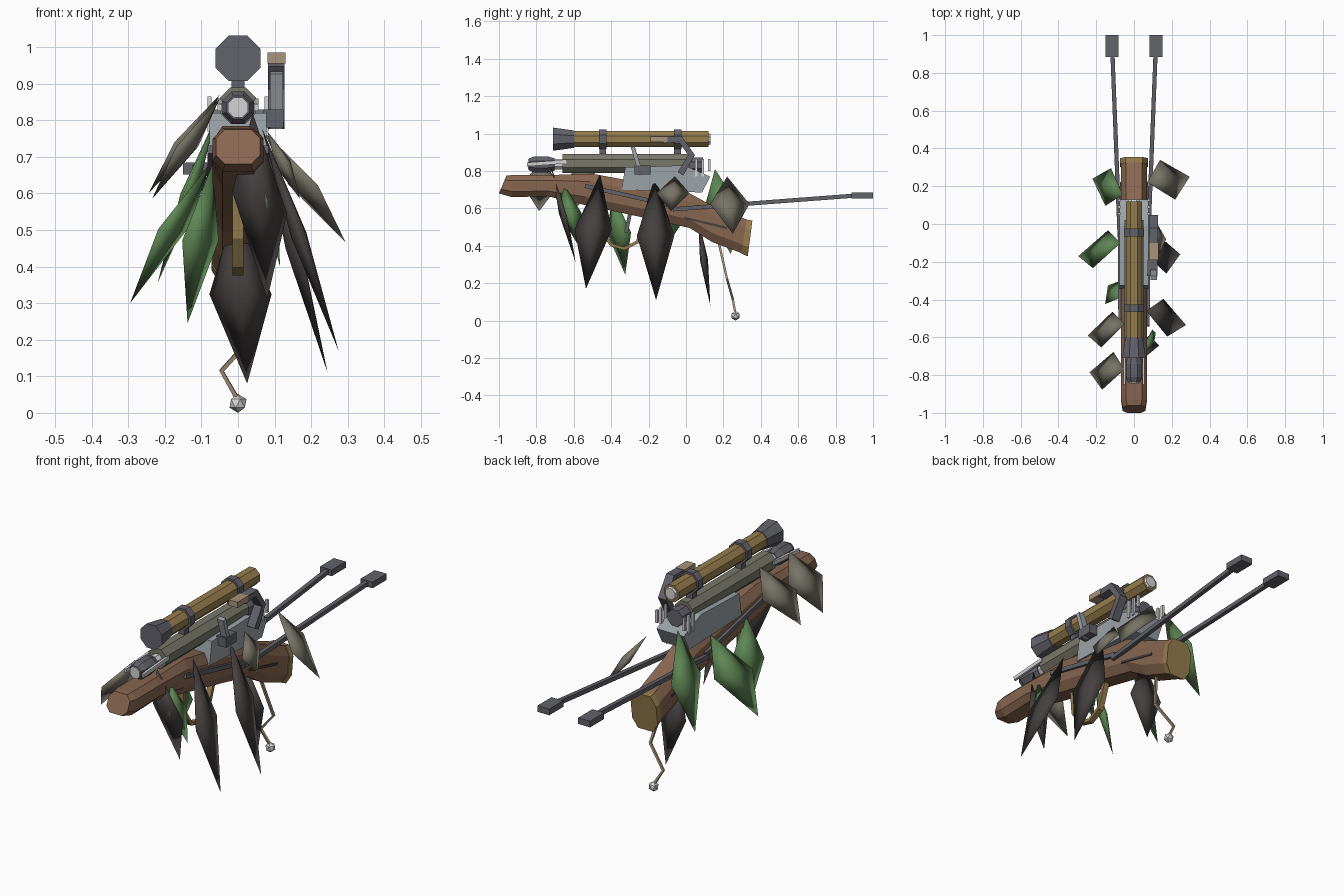
import bpy, bmesh, math
from mathutils import Vector

if "Cube" in bpy.data.objects:
    bpy.data.objects.remove(bpy.data.objects["Cube"])


def material(name, rgb):
    m = bpy.data.materials.new(name)
    lin = [((c / 255 + 0.055) / 1.055) ** 2.4 for c in rgb]
    m.diffuse_color = (*lin, 1)
    m.use_nodes = True
    m.node_tree.nodes["Principled BSDF"].inputs["Base Color"].default_value = m.diffuse_color
    return m


WOOD = material("brown wood", (136, 102, 80))
GOLD = material("aged gold", (150, 126, 78))
OLIVE = material("olive metal", (120, 120, 107))
DARK = material("dark metal", (98, 98, 107))
LIGHT = material("light metal", (155, 163, 168))
WHITE = material("pale silver", (212, 212, 212))
BLACK_F = material("charcoal feather", (70, 65, 64))
GREY_F = material("grey feather", (120, 116, 104))
GREEN_F = material("green feather", (94, 134, 84))
TAN = material("tan cord", (168, 148, 122))


def add_mesh(name, bm, mat, smooth=False):
    bmesh.ops.recalc_face_normals(bm, faces=bm.faces)
    me = bpy.data.meshes.new(name)
    bm.to_mesh(me)
    bm.free()
    me.materials.append(mat)
    for p in me.polygons:
        p.use_smooth = smooth
    ob = bpy.data.objects.new(name, me)
    bpy.context.collection.objects.link(ob)
    return ob


def loft(name, rings, mat):
    """Skin a list of equal-length point rings and cap both ends."""
    bm = bmesh.new()
    vs = [[bm.verts.new(p) for p in r] for r in rings]
    n = len(vs[0])
    for a, b in zip(vs, vs[1:]):
        for i in range(n):
            bm.faces.new((a[i], a[(i + 1) % n], b[(i + 1) % n], b[i]))
    bm.faces.new(vs[0])
    bm.faces.new(vs[-1])
    return add_mesh(name, bm, mat)


def tube(name, stations, mat, x=0, z=0, sides=8):
    """Turned part along y; stations are (y, radius)."""
    angles = [math.tau * (i + 0.5) / sides for i in range(sides)]
    return loft(name, [[(x + r * math.cos(a), y, z + r * math.sin(a)) for a in angles]
                       for y, r in stations], mat)


def bar(name, path, w, h, mat):
    """Rectangular bar that follows a path of points."""
    pts = [Vector(p) for p in path]
    rings = []
    for i, p in enumerate(pts):
        d = (pts[min(i + 1, len(pts) - 1)] - pts[max(i - 1, 0)]).normalized()
        ref = Vector((1, 0, 0)) if abs(d.x) < 0.8 else Vector((0, 1, 0))
        v = d.cross(ref).normalized()
        u = v.cross(d).normalized()
        rings.append([p + u * (w / 2 * a) + v * (h / 2 * b)
                      for a, b in ((-1, -1), (1, -1), (1, 1), (-1, 1))])
    return loft(name, rings, mat)


def box(name, lo, hi, mat):
    return loft(name, [[(x, y, z) for x, z in ((lo[0], lo[2]), (hi[0], lo[2]), (hi[0], hi[2]), (lo[0], hi[2]))]
                       for y in (lo[1], hi[1])], mat)


def plate(name, profile, x0, x1, mat):
    """Side profile (y, z) extruded across x."""
    return loft(name, [[(x, y, z) for y, z in profile] for x in (x0, x1)], mat)


def stock_ring(yt, zt, yb, zb, w):
    """Eight-sided section with chamfered corners."""
    out = []
    for u, t in ((-1, .25), (-.6, 0), (.6, 0), (1, .25), (1, .75), (.6, 1), (-.6, 1), (-1, .75)):
        out.append((u * w, yb + (yt - yb) * t, zb + (zt - zb) * t))
    return out


def feather(name, top, bottom, side, mat, thick=0.022):
    """Pointed diamond blade with a soft ridge on both faces."""
    top, bottom, side = Vector(top), Vector(bottom), Vector(side)
    mid = top.lerp(bottom, 0.48)
    n = (bottom - top).cross(side).normalized() * thick
    bm = bmesh.new()
    t, b, l, r, f, k = [bm.verts.new(p) for p in (top, bottom, mid - side, mid + side, mid + n, mid - n)]
    for c in (f, k):
        for p, q in ((t, l), (l, b), (b, r), (r, t)):
            bm.faces.new((c, p, q))
    return add_mesh(name, bm, mat, True)


# Wooden stock and butt plate
loft("stock", [stock_ring(*s) for s in (
    (-.96, .775, -1, .68, .06), (-.93, .778, -.93, .66, .07), (-.74, .778, -.74, .665, .07),
    (-.5, .785, -.55, .62, .07), (-.2, .73, -.2, .545, .07), (.02, .68, .02, .495, .07),
    (.13, .62, .14, .42, .07), (.325, .54, .30, .36, .07))], WOOD)
loft("butt_plate", [stock_ring(.325, .54, .295, .36, .073),
                    stock_ring(.355, .535, .33, .343, .073)], GOLD)
for s in (-1, 1):
    bar("stock_groove", [(s * .07, -.01, .55), (s * .07, .22, .495)], .008, .012, BLACK_F)

# Barrel shroud, muzzle and barrel
tube("barrel_shroud", [(-.66, .054), (.02, .054)], OLIVE, z=.84)
tube("muzzle", [(-.84, .034), (-.81, .047), (-.74, .047), (-.70, .034)], DARK, z=.835)
tube("barrel", [(-.845, .03), (-.6, .03)], WHITE, z=.835)
for s in (-1, 1):
    bar("muzzle_prong", [(s * .05, -.85, .835), (s * .05, -.64, .85)], .012, .02, WHITE)

# Receiver
plate("receiver", [(-.345, .70), (-.325, .82), (-.01, .83), (.13, .77), (.085, .685)], -.078, .078, LIGHT)
tube("receiver_drum", [(-.03, .045), (.09, .045)], DARK, z=.83)
for s in (-1, 1):
    for y in (.055, .09, .125):
        box("receiver_pin", (s * .078 - .006, y - .007, .77 if y < .1 else .80),
            (s * .078 + .006, y + .007, .865), WHITE)

# Scope with bell, lens, rings and mounts
tube("scope_tube", [(-.6, .046), (.12, .046)], GOLD, z=.97)
tube("scope_bell", [(-.71, .067), (-.60, .05)], DARK, z=.97)
tube("scope_lens", [(.115, .038), (.13, .03)], WHITE, z=.97)
for y in (-.445, -.045):
    tube("scope_ring", [(y - .02, .057), (y + .02, .057)], DARK, z=.97)
    box("scope_mount", (-.018, y - .018, .87), (.018, y + .018, .93), DARK)

# Bolt arm, lever and side block on the right
bar("bolt_arm", [(.105, -.12, .965), (.105, -.03, .97), (.105, .03, .885), (.105, -.03, .785)], .045, .035, DARK)
box("bolt_knob", (.08, -.19, .955), (.13, -.10, .985), TAN)
bar("side_lever", [(.105, -.24, .78), (.105, -.285, .93)], .035, .022, LIGHT)
box("side_block", (.07, -.275, .78), (.125, -.19, .83), DARK)

# Folded bipod legs
for s in (-1, 1):
    bar("bipod_brace", [(s * .074, -.54, .72), (s * .076, -.05, .61)], .018, .022, DARK)
    bar("bipod_leg", [(s * .076, -.07, .595), (s * .114, .9, .668)], .022, .022, DARK)
    box("bipod_foot", (s * .117 - .034, .885, .652), (s * .117 + .034, 1.0, .684), DARK)

# Trigger guard and trigger
bar("trigger_guard", [(0, -.46, .60), (0, -.45, .48), (0, -.40, .405), (0, -.33, .385),
                      (0, -.26, .42), (0, -.21, .56)], .03, .018, GOLD)
bar("trigger", [(0, -.30, .57), (0, -.32, .47)], .018, .02, DARK)

# Hanging charm
bar("charm_cord", [(0, .17, .44), (.05, .22, .22), (-.045, .25, .115), (0, .265, .035)], .012, .012, TAN)
bm = bmesh.new()
bmesh.ops.create_icosphere(bm, subdivisions=1, radius=.026)
bmesh.ops.translate(bm, verts=bm.verts, vec=(0, .265, .026))
add_mesh("charm_bead", bm, WHITE)

# Feathers: top tip, bottom tip, half-width vector
for name, top, bottom, side, mat in (
    ("right_dark_feather_front", (.065, -.46, .78), (.275, -.535, .17), (.01, -.1, 0), BLACK_F),
    ("right_dark_feather_mid", (.065, -.165, .77), (.245, -.16, .11), (.02, -.1, 0), BLACK_F),
    ("under_dark_feather", (-.01, .065, .55), (.025, .13, .08), (.085, -.015, 0), BLACK_F),
    ("nose_dark_feather", (.04, -.72, .82), (.08, -.59, .31), (.075, .015, -.03), BLACK_F),
    ("right_green_feather", (.06, -.66, .74), (.115, -.575, .40), (.01, .06, 0), GREEN_F),
    ("right_grey_feather_mid", (.08, -.06, .77), (.17, -.08, .585), (.01, -.088, 0), GREY_F),
    ("right_grey_feather_rear", (.07, .22, .77), (.295, .25, .465), (-.04, .105, 0), GREY_F),
    ("left_green_feather_rear", (-.06, .155, .81), (-.22, .24, .355), (.015, .1, 0), GREEN_F),
    ("left_green_feather_mid", (-.07, -.1, .69), (-.295, -.17, .30), (.04, .1, 0), GREEN_F),
    ("left_green_feather_front", (-.07, -.39, .68), (-.138, -.325, .245), (.05, .065, 0), GREEN_F),
    ("left_grey_feather_mid", (-.05, -.53, .87), (-.245, -.59, .60), (.03, .095, 0), GREY_F),
    ("left_grey_feather_front", (-.05, -.77, .86), (-.235, -.785, .585), (.03, .1, 0), GREY_F),
):
    feather(name, top, bottom, side, mat)
